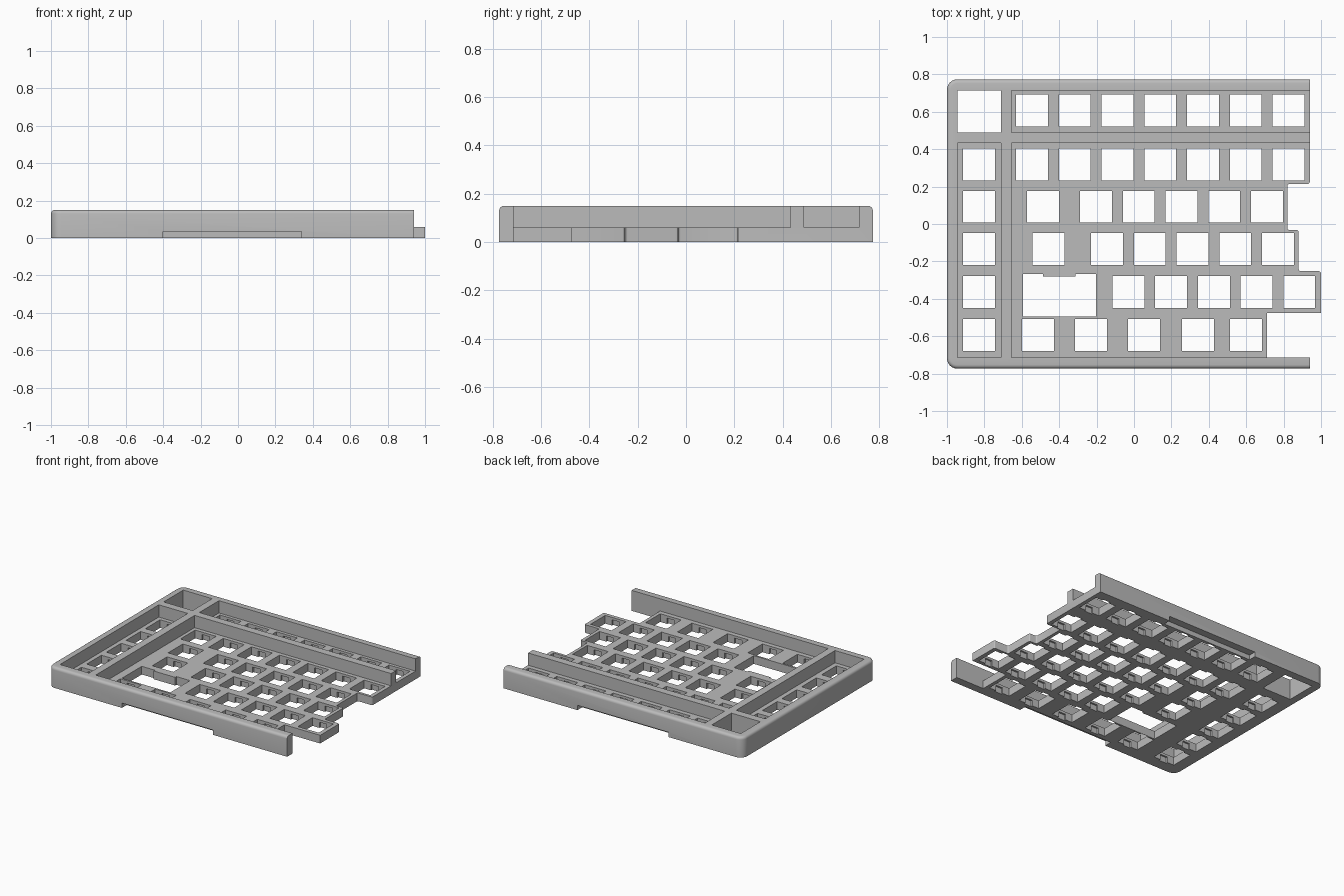
import bpy, bmesh
from mathutils import Vector

cube = bpy.data.objects.get("Cube")
if cube:
    bpy.data.objects.remove(cube)

WALL_TOP, PLATE_TOP, HALF_Y = 0.15, 0.06, 0.773
PITCH, HOLE = 0.2285, 0.17

grey = bpy.data.materials.new("plain grey")
grey.use_nodes = True
colour = (0.5, 0.5, 0.5, 1)
grey.diffuse_color = colour
grey.node_tree.nodes["Principled BSDF"].inputs["Base Color"].default_value = colour


def add_box(bm, x0, x1, y0, y1, z0, z1):
    verts = bmesh.ops.create_cube(bm, size=1)["verts"]
    for v in verts:
        v.co = Vector(((x0 + x1) / 2 + v.co.x * (x1 - x0),
                       (y0 + y1) / 2 + v.co.y * (y1 - y0),
                       (z0 + z1) / 2 + v.co.z * (z1 - z0)))


def make_object(name, bm):
    bmesh.ops.recalc_face_normals(bm, faces=bm.faces)
    mesh = bpy.data.meshes.new(name)
    bm.to_mesh(mesh)
    bm.free()
    obj = bpy.data.objects.new(name, mesh)
    bpy.context.collection.objects.link(obj)
    return obj


def is_vertical(edge):
    a, b = edge.verts
    return abs(a.co.z - b.co.z) > 0.01


def round_edges(bm, edges, radius, segments):
    bmesh.ops.bevel(bm, geom=edges, offset=radius, segments=segments,
                    profile=0.5, affect='EDGES')


def box_cutter(name, boxes):
    bm = bmesh.new()
    for b in boxes:
        add_box(bm, *b)
    return make_object(name, bm)


# Case block with rounded left corners and a rounded top rim
bm = bmesh.new()
add_box(bm, -1, 1.1, -HALF_Y, HALF_Y, 0, WALL_TOP)
round_edges(bm, [e for e in bm.edges if is_vertical(e) and e.verts[0].co.x < 0], 0.055, 6)
rim = [e for e in bm.edges
       if all(v.co.z > WALL_TOP - 0.001 for v in e.verts)
       and not all(v.co.x > 1 for v in e.verts)]
round_edges(bm, rim, 0.02, 4)
case = make_object("keyboard_case", bm)
case.data.materials.append(grey)

# Staggered right edge, following the key rows
steps = [(0.94, 0.9), (0.94, 0.214), (0.82, 0.214), (0.82, -0.032),
         (0.88, -0.032), (0.88, -0.252), (1, -0.252), (1, -0.476),
         (0.71, -0.476), (0.71, -0.713), (0.94, -0.713), (0.94, -0.9),
         (1.3, -0.9), (1.3, 0.9)]
bm = bmesh.new()
base = bm.faces.new([bm.verts.new((x, y, -0.1)) for x, y in steps])
top = bmesh.ops.extrude_face_region(bm, geom=[base])["geom"]
for v in top:
    if isinstance(v, bmesh.types.BMVert):
        v.co.z = 0.3
round_edges(bm, [e for e in bm.edges if is_vertical(e) and abs(e.verts[0].co.y) < 0.4], 0.012, 3)
right_trim = make_object("right_trim_cutter", bm)

# Key wells, the open corner well and the recesses under the long walls
wells = [(-0.945, -0.71, 0.488, 0.715, -0.1, 0.3),
         (-0.655, 1.3, 0.488, 0.715, PLATE_TOP, 0.3),
         (-0.945, -0.71, -0.713, 0.432, PLATE_TOP, 0.3),
         (-0.655, 1.3, -0.713, 0.432, PLATE_TOP, 0.3),
         (-0.4, 0.34, -0.9, -0.718, -0.1, 0.035),
         (-0.4, 0.34, 0.718, 0.9, -0.1, 0.035)]
well_cutter = box_cutter("well_cutter", wells)

# Switch positions: row centre and key centres
def run(start, count):
    return [start + PITCH * i for i in range(count)]

side = -0.829
rows = [(0.607, run(-0.545, 7)),
        (0.318, [side] + run(-0.545, 7)),
        (0.092, [side, -0.487] + run(-0.203, 5)),
        (-0.134, [side, -0.457] + run(-0.144, 5)),
        (-0.363, [side] + run(-0.03, 5)),
        (-0.594, [side, -0.513, -0.23, 0.053, 0.342, 0.599])]
keys = [(x, y) for y, xs in rows for x in xs]
h = HOLE / 2
hole_cutter = box_cutter("switch_hole_cutter",
                         [(x - h, x + h, y - h, y + h, -0.1, 0.1) for x, y in keys])

# Clip slots hidden below the lip of each switch hole
clip_cutter = box_cutter("clip_slot_cutter",
                         [(x - 0.03, x + 0.03, y - h - 0.013, y + h + 0.013, -0.1, 0.042)
                          for x, y in keys])

# Wide key opening with a small tab on its rear edge
wide_cutter = box_cutter("wide_key_cutter", [(-0.594, -0.203, -0.495, -0.282, -0.1, 0.1)])
wide_sides = box_cutter("wide_key_side_cutter",
                        [(-0.594, -0.487, -0.35, -0.267, -0.1, 0.1),
                         (-0.312, -0.203, -0.35, -0.267, -0.1, 0.1)])

for cutter in (right_trim, well_cutter, hole_cutter, clip_cutter, wide_cutter, wide_sides):
    mod = case.modifiers.new(cutter.name, 'BOOLEAN')
    mod.operation = 'DIFFERENCE'
    mod.solver = 'EXACT'
    mod.object = cutter
    cutter.hide_render = True
    cutter.hide_viewport = True

# Bake the cuts, drop the cutters and smooth only the rounded edges
bpy.context.view_layer.update()
graph = bpy.context.evaluated_depsgraph_get()
baked = bpy.data.meshes.new_from_object(case.evaluated_get(graph))
case.modifiers.clear()
case.data = baked
for cutter in (right_trim, well_cutter, hole_cutter, clip_cutter, wide_cutter, wide_sides):
    bpy.data.objects.remove(cutter)
bpy.ops.object.select_all(action='DESELECT')
case.select_set(True)
bpy.context.view_layer.objects.active = case
bpy.ops.object.shade_smooth_by_angle(angle=0.5)
